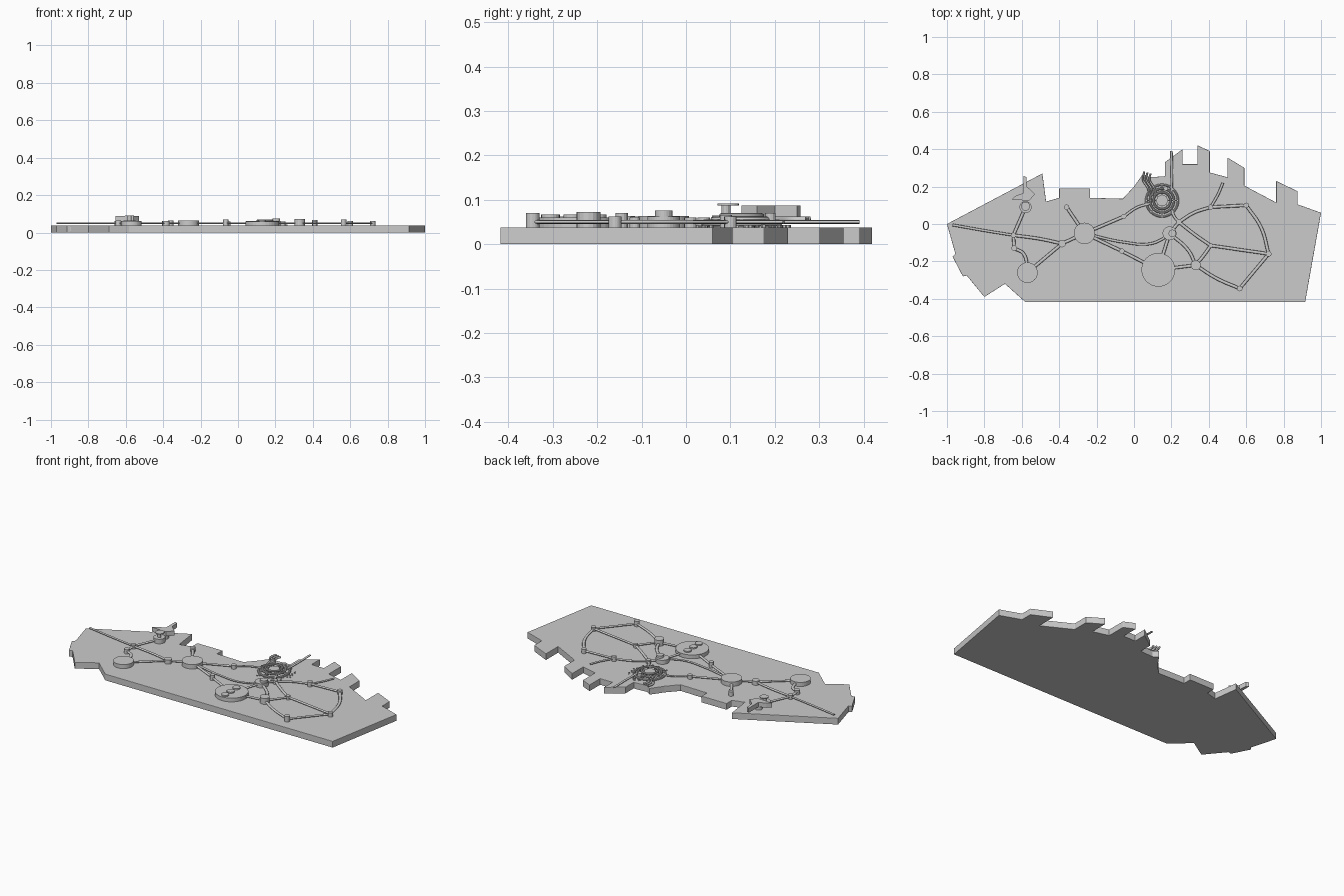
import bpy, bmesh, math, random
from mathutils import Vector

if "Cube" in bpy.data.objects:
    bpy.data.objects.remove(bpy.data.objects["Cube"])

random.seed(4)


def add_mesh(name, bm):
    me = bpy.data.meshes.new(name)
    bmesh.ops.recalc_face_normals(bm, faces=bm.faces)
    bm.to_mesh(me)
    bm.free()
    ob = bpy.data.objects.new(name, me)
    bpy.context.collection.objects.link(ob)
    return ob


def slab(name, pts, z0, z1, bevel=0):
    bm = bmesh.new()
    f = bm.faces.new([bm.verts.new((x, y, z0)) for x, y in pts])
    r = bmesh.ops.extrude_face_region(bm, geom=[f])
    for v in r["geom"]:
        if isinstance(v, bmesh.types.BMVert):
            v.co.z = z1
    ob = add_mesh(name, bm)
    if bevel:
        m = ob.modifiers.new("bevel", "BEVEL")
        m.width = bevel
        m.segments = 2
    return ob


def disc(name, x, y, r, z0, z1, n=32):
    return slab(name, [(x + r * math.cos(2 * math.pi * i / n),
                        y + r * math.sin(2 * math.pi * i / n)) for i in range(n)], z0, z1)


def path(name, pts, width, height, closed=False, spline="BEZIER"):
    # swept rectangular strip following a smooth line
    cu = bpy.data.curves.new(name, "CURVE")
    cu.dimensions = "3D"
    cu.resolution_u = 8
    cu.bevel_depth = width / 2
    cu.bevel_resolution = 2
    cu.use_fill_caps = True
    s = cu.splines.new("BEZIER")
    s.bezier_points.add(len(pts) - 1)
    s.use_cyclic_u = closed
    for b, p in zip(s.bezier_points, pts):
        b.co = Vector((p[0], p[1], 0))
        b.handle_left_type = b.handle_right_type = "AUTO"
    ob = bpy.data.objects.new(name, cu)
    bpy.context.collection.objects.link(ob)
    ob.scale.z = height / width
    ob.location.z = p[2] if len(p) > 2 else 0.05
    return ob


# base plate with its notched skyline edge
outline = [(-1, 0), (-.49, .27), (-.47, .12), (-.40, .14), (-.40, .19), (-.235, .19),
           (-.235, .14), (-.06, .135), (0, .20), (.05, .27), (.08, .25), (.165, .255),
           (.165, .33), (.26, .40), (.26, .32), (.34, .32), (.34, .42), (.405, .39),
           (.405, .275), (.50, .25), (.50, .355), (.59, .30), (.59, .205), (.76, .115),
           (.76, .23), (.875, .175), (.875, .105), (1, .06), (.915, -.418),
           (-.58, -.418), (-.69, -.32), (-.80, -.39), (-.895, -.275), (-.915, -.28),
           (-.97, -.175), (-.955, -.16)]
slab("base_plate", outline, 0, .038, .002)

# junction discs: x, y, radius, top
nodes = {
    "a": (-.58, .09, .032, .065), "b": (-.645, -.06, .014, .062), "c": (-.64, -.13, .015, .063),
    "d": (-.57, -.26, .055, .062), "e": (-.385, -.105, .02, .062), "f": (-.265, -.05, .057, .064),
    "g": (-.36, .09, .014, .064), "h": (-.055, .04, .014, .06), "i": (-.065, -.145, .014, .07),
    "j": (.13, -.245, .09, .06), "k": (.19, -.05, .037, .062), "l": (.24, .01, .014, .06),
    "m": (.41, -.115, .012, .06), "n": (.41, .09, .014, .066), "o": (.60, .10, .014, .062),
    "p": (.72, -.16, .015, .062), "q": (.565, -.345, .015, .07), "r": (.33, -.22, .027, .073)}
for k, (x, y, r, top) in nodes.items():
    disc("junction_disc_" + k, x, y, r, .037, top, 32 if r > .03 else 16)

# small discs stacked on the larger ones
for i, dy in enumerate((-.06, -.01, .045)):
    disc(f"large_disc_cap_{i}", .13, -.245 + dy, .021, .059, .067, 20)
disc("middle_disc_cap", .205, -.05, .02, .061, .076, 20)

# connecting strips: node names, or free points
links = ["ab", "bc", "be", "ef", "de", "fg", "fh", "fi", "ij", "jk", "ln", "lm", "kr",
         "mr", "mp", "no", "op", "pq", "qr", "jr", "kl"]
bends = {"be": (-.50, -.08), "cd": (-.59, -.16), "op": (.68, -.02), "kr": (.29, -.14),
         "lm": (.33, -.06), "qr": (.44, -.29), "mr": (.375, -.165), "ln": (.32, .06)}
links.append("cd")
for l in links:
    p, q = nodes[l[0]][:2], nodes[l[1]][:2]
    mid = [bends[l]] if l in bends else []
    path("link_strip_" + l, [p] + mid + [q], .017, .009)
free = {"west": [(-.97, -.005), (-.8, -.035), (-.645, -.06)],
        "centre": [(-.265, -.05), (-.05, -.098), (.09, -.105), (.19, -.06)],
        "hub": [(-.055, .04), (.02, .09), (.09, .11)],
        "north": [(.2, .39), (.202, .28), (.2, .17)],
        "north_east": [(.41, .09), (.45, .16), (.475, .22)],
        "hub_south": [(.2, .08), (.215, .04), (.24, .01)]}
for k, pts in free.items():
    path("free_strip_" + k, pts, .014, .008)

# hub: concentric rings, radial bars and scattered debris
hx, hy = .15, .125
disc("hub_core", hx, hy, .03, .037, .06, 24)
for i, (r, z) in enumerate(((.085, .046), (.064, .056), (.045, .064))):
    bpy.ops.mesh.primitive_torus_add(location=(hx, hy, z), major_radius=r, minor_radius=.006,
                                     major_segments=40, minor_segments=8)
    bpy.context.object.name = f"hub_ring_{i}"
    bpy.ops.object.shade_smooth_by_angle()


def box(name, x, y, z, sx, sy, sz, rot=0):
    bpy.ops.mesh.primitive_cube_add(size=1, location=(x, y, z), rotation=(0, 0, rot))
    ob = bpy.context.object
    ob.name = name
    ob.scale = (sx, sy, sz)


for i in range(8):
    t = i * math.pi / 4
    box(f"hub_bar_{i}", hx + .058 * math.cos(t), hy + .058 * math.sin(t), .05, .055, .006, .012, t)
for i in range(36):
    t, r = random.uniform(-2.2, 1.6), random.uniform(.085, .115)
    s = random.uniform(.004, .008)
    box(f"hub_debris_{i}", hx + r * math.cos(t), hy + r * math.sin(t), .04, s, s, s, t)
disc("hub_post", .17, .19, .012, .037, .07, 12)

# curling pipes running north-west from the hub
for i in range(3):
    o = i * .017
    path(f"hub_pipe_{i}", [(.055 + o, .28 - o * .3, .055), (.048 + o, .24, .055),
                           (.075 + o, .19, .055), (.085 + o, .15, .055)], .011, .014)

# wing-shaped block beside the western tower
slab("wing_block", [(-.592, .258), (-.576, .25), (-.572, .20), (-.53, .16), (-.56, .125),
                    (-.655, .13), (-.635, .15), (-.592, .165)], .06, .087)
disc("wing_support", -.58, .145, .02, .037, .061, 16)
disc("tower_stem", -.58, .09, .01, .064, .088, 12)
disc("tower_cap", -.58, .095, .024, .087, .092, 20)
